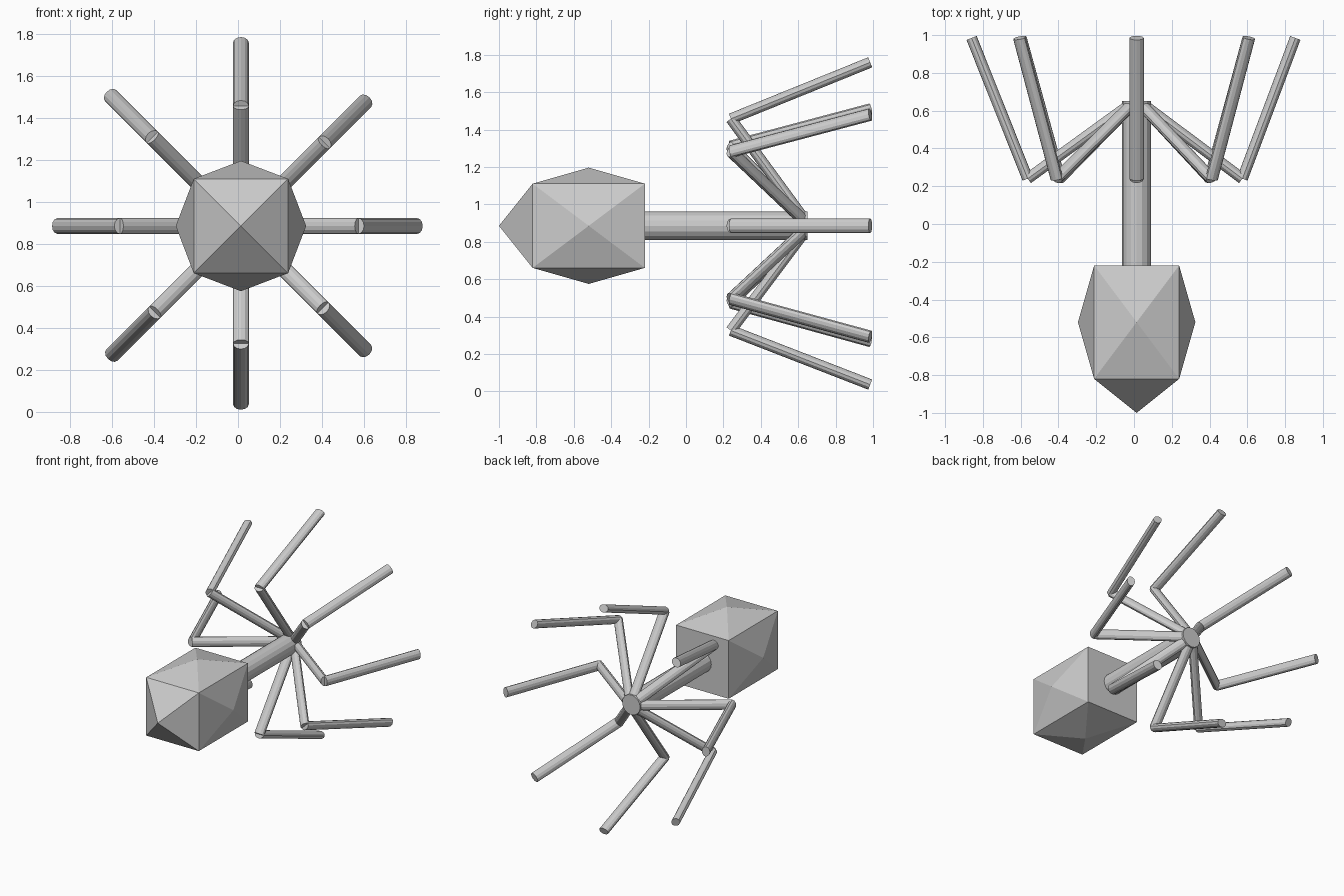
import bpy, bmesh, math
from mathutils import Vector, Matrix

if "Cube" in bpy.data.objects:
    bpy.data.objects.remove(bpy.data.objects["Cube"])

CX, CZ = 0.014, 0.886   # body axis runs along y through this point


def finish(name, bm):
    bmesh.ops.recalc_face_normals(bm, faces=bm.faces)
    me = bpy.data.meshes.new(name)
    bm.to_mesh(me)
    bm.free()
    ob = bpy.data.objects.new(name, me)
    bpy.context.collection.objects.link(ob)
    return ob


def rod(name, a, b, side, r_side, r_other, segs=12):
    """Closed rod from a to b, elliptical with r_side along the side vector."""
    d = (b - a).normalized()
    u = (side - d * side.dot(d)).normalized()
    v = d.cross(u)
    rot = Matrix((u, v, d)).transposed().to_4x4()
    m = Matrix.Translation((a + b) / 2) @ rot @ Matrix.Diagonal((r_side, r_other, 1, 1))
    bm = bmesh.new()
    bmesh.ops.create_cone(bm, cap_ends=True, segments=segs, radius1=1, radius2=1,
                          depth=(b - a).length, matrix=m)
    return finish(name, bm)


# Head: box with a low pyramid raised on every face except the back
bm = bmesh.new()
bmesh.ops.create_cube(bm, size=1, matrix=Matrix.Translation((CX, -0.52, CZ))
                      @ Matrix.Diagonal((0.45, 0.60, 0.45, 1)))
bm.normal_update()
for f in list(bm.faces):
    n = f.normal.copy()
    if n.y > 0.5:
        continue
    height = 0.18 if n.y < -0.5 else 0.086
    apex = bmesh.ops.poke(bm, faces=[f])["verts"][0]
    apex.co += n * height
finish("head", bm)

# Tail shaft
rod("tail_shaft", Vector((CX, -0.23, CZ)), Vector((CX, 0.65, CZ)),
    Vector((1, 0, 0)), 0.077, 0.077, 16)

# Eight bent legs: knee radius and foot radius, every 45 degrees from +x
radii = [(0.56, 0.84), (0.562, 0.84), (0.572, 0.874), (0.598, 0.878),
         (0.577, 0.874), (0.58, 0.87), (0.56, 0.849), (0.552, 0.839)]
for i, (rk, rf) in enumerate(radii):
    t = math.radians(45 * i)
    out = Vector((math.cos(t), 0, math.sin(t)))
    side = Vector((-math.sin(t), 0, math.cos(t)))

    def at(r, y):
        return Vector((CX, y, CZ)) + out * r

    rod(f"upper_leg_{i + 1}", at(0.05, 0.622), at(rk, 0.24), side, 0.038, 0.029)
    rod(f"lower_leg_{i + 1}", at(rk, 0.24), at(rf, 0.985), side, 0.038, 0.029)
